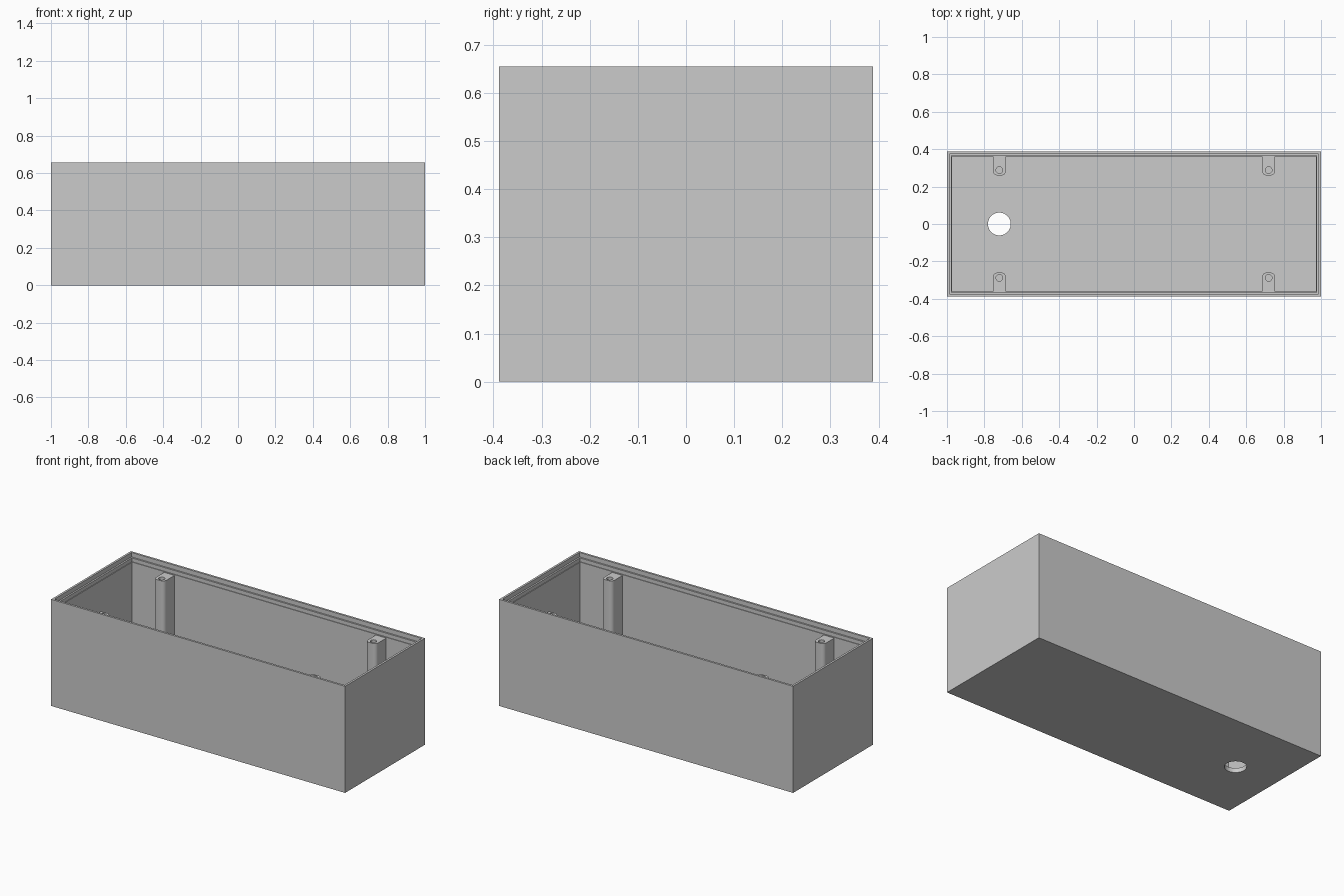
import bpy
import bmesh
from math import sin, cos, pi, radians

if "Cube" in bpy.data.objects:
    bpy.data.objects.remove(bpy.data.objects["Cube"], do_unlink=True)

HALF_X, HALF_Y, HEIGHT = 1.0, 0.388, 0.655
WALL, FLOOR = 0.027, 0.027
POST_X, POST_TOP = 0.72, 0.6

grey = bpy.data.materials.new("plain grey")
grey.use_nodes = True
colour = (0.6, 0.6, 0.6, 1)
grey.diffuse_color = colour
grey.node_tree.nodes["Principled BSDF"].inputs["Base Color"].default_value = colour


def finish(bm, name):
    bmesh.ops.recalc_face_normals(bm, faces=bm.faces)
    mesh = bpy.data.meshes.new(name)
    bm.to_mesh(mesh)
    bm.free()
    mesh.materials.append(grey)
    obj = bpy.data.objects.new(name, mesh)
    bpy.context.collection.objects.link(obj)
    return obj


def activate(obj):
    bpy.ops.object.select_all(action='DESELECT')
    obj.select_set(True)
    bpy.context.view_layer.objects.active = obj


def loft(name, rings):
    """Closed solid skinned through rings with equal point counts."""
    bm = bmesh.new()
    loops = [[bm.verts.new(p) for p in ring] for ring in rings]
    for a, b in zip(loops, loops[1:]):
        for i in range(len(a)):
            j = (i + 1) % len(a)
            bm.faces.new((a[i], a[j], b[j], b[i]))
    bm.faces.new(loops[0])
    bm.faces.new(loops[-1])
    return finish(bm, name)


def rectangle(inset, z):
    x, y = HALF_X - inset, HALF_Y - inset
    return [(-x, -y, z), (x, -y, z), (x, y, z), (-x, y, z)]


def drill(obj, x, y, radius, bottom, top, segments):
    """Cut a round vertical hole and discard the cutter."""
    rings = [[(x + radius * cos(2 * pi * i / segments),
               y + radius * sin(2 * pi * i / segments), z)
              for i in range(segments)] for z in (bottom, top)]
    cutter = loft("hole_cutter", rings)
    cutter.hide_render = True
    mod = obj.modifiers.new("hole", 'BOOLEAN')
    mod.operation, mod.solver, mod.object = 'DIFFERENCE', 'EXACT', cutter
    activate(obj)
    bpy.ops.object.modifier_apply(modifier=mod.name)
    bpy.data.objects.remove(cutter, do_unlink=True)


def soften(obj):
    activate(obj)
    bpy.ops.object.shade_smooth_by_angle(angle=radians(30))


# Open box with a stepped inner rim for a lid
profile = [(0, 0), (0, HEIGHT), (0.013, HEIGHT), (0.013, 0.628),
           (0.023, 0.628), (0.023, 0.605), (WALL, 0.605), (WALL, FLOOR)]
box = loft("box_shell", [rectangle(inset, z) for inset, z in profile])

# Cable hole through the floor
drill(box, -POST_X, 0, 0.061, -0.1, 0.1, 48)
soften(box)


# Screw posts against the long walls, rounded on the inner side
def screw_post(name, x, side):
    half, tip, back, r = 0.035, 0.26, HALF_Y - WALL + 0.004, 0.024
    outline = [(half, back), (-half, back)]
    for cx, start in ((-half + r, pi), (half - r, 1.5 * pi)):
        for i in range(9):
            a = start + i * pi / 16
            outline.append((cx + r * cos(a), tip + r + r * sin(a)))
    rings = [[(x + px, side * py, z) for px, py in outline]
             for z in (FLOOR - 0.004, POST_TOP)]
    post = loft(name, rings)
    drill(post, x, side * 0.288, 0.018, 0.4, POST_TOP + 0.1, 24)
    soften(post)


for side, depth in ((-1, "front"), (1, "back")):
    for x, hand in ((-POST_X, "right"), (POST_X, "left")):
        screw_post(f"{depth}_{hand}_screw_post", x, side)
